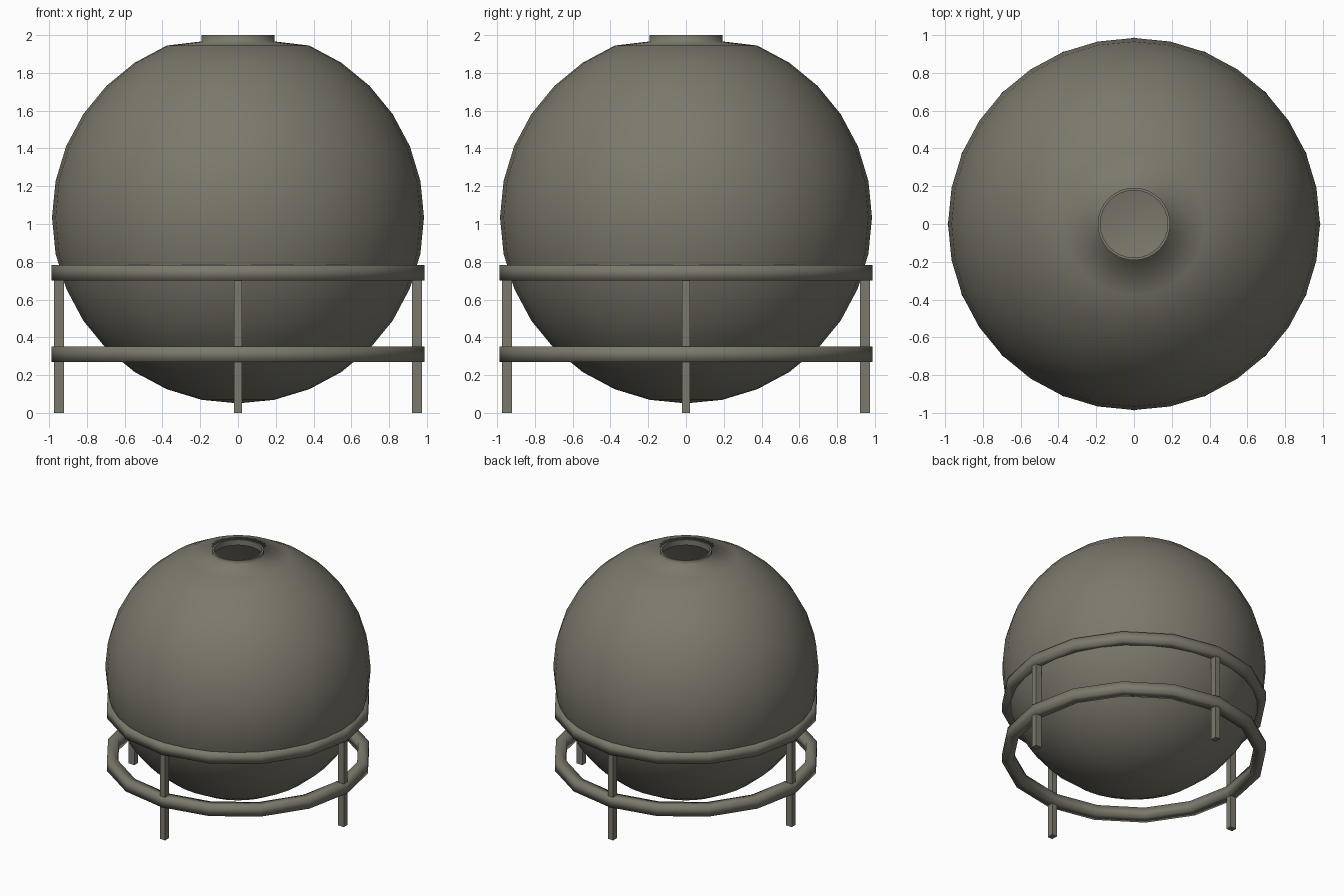
import bpy, bmesh, math

if "Cube" in bpy.data.objects:
    bpy.data.objects.remove(bpy.data.objects["Cube"])

mat = bpy.data.materials.new("olive_grey_metal")
mat.diffuse_color = (0.2, 0.19, 0.15, 1)
mat.use_nodes = True
mat.node_tree.nodes["Principled BSDF"].inputs["Base Color"].default_value = mat.diffuse_color


def lathe(name, profile, segments, closed=False, angle=180):
    """Revolve (radius, height) points about the z axis."""
    bm = bmesh.new()
    rings = []
    for r, z in profile:
        if r < 1e-5:
            rings.append([bm.verts.new((0, 0, z))])
        else:
            rings.append([bm.verts.new((r * math.cos(2 * math.pi * i / segments),
                                        r * math.sin(2 * math.pi * i / segments), z))
                          for i in range(segments)])
    pairs = list(zip(rings, rings[1:]))
    if closed:
        pairs.append((rings[-1], rings[0]))
    for a, b in pairs:
        for i in range(segments):
            j = (i + 1) % segments
            if len(a) == 1:
                bm.faces.new((a[0], b[j], b[i]))
            else:
                bm.faces.new((a[i], a[j], b[j], b[i]))
    return finish(name, bm, angle)


def finish(name, bm, angle=None):
    me = bpy.data.meshes.new(name)
    bm.to_mesh(me)
    bm.free()
    me.materials.append(mat)
    ob = bpy.data.objects.new(name, me)
    bpy.context.collection.objects.link(ob)
    if angle:
        bpy.ops.object.select_all(action='DESELECT')
        ob.select_set(True)
        bpy.context.view_layer.objects.active = ob
        bpy.ops.object.shade_smooth_by_angle(angle=math.radians(angle))
    return ob


# Spherical vessel with a short open neck at the top
R, CZ = 0.985, 1.035
profile = [(R * math.sin(math.pi * k / 16), CZ - R * math.cos(math.pi * k / 16))
           for k in range(15)]
profile += [(0.192, 1.967), (0.192, 2.0), (0.178, 2.0), (0.178, 1.955)]
lathe("round_tank", profile, 32, angle=85)

# Two square-section support hoops
for name, z in (("lower_hoop", 0.27), ("upper_hoop", 0.70)):
    lathe(name, [(0.987, z), (0.987, z + 0.082), (0.905, z + 0.082), (0.905, z)],
          16, closed=True)

# Four legs on the axes
for i, side in enumerate(("right", "back", "left", "front")):
    bm = bmesh.new()
    bmesh.ops.create_cube(bm, size=1)
    for v in bm.verts:
        v.co = (0.948 + v.co.x * 0.052, v.co.y * 0.045, (v.co.z + 0.5) * 0.74)
    leg = finish(side + "_leg", bm)
    leg.rotation_euler.z = i * math.pi / 2
